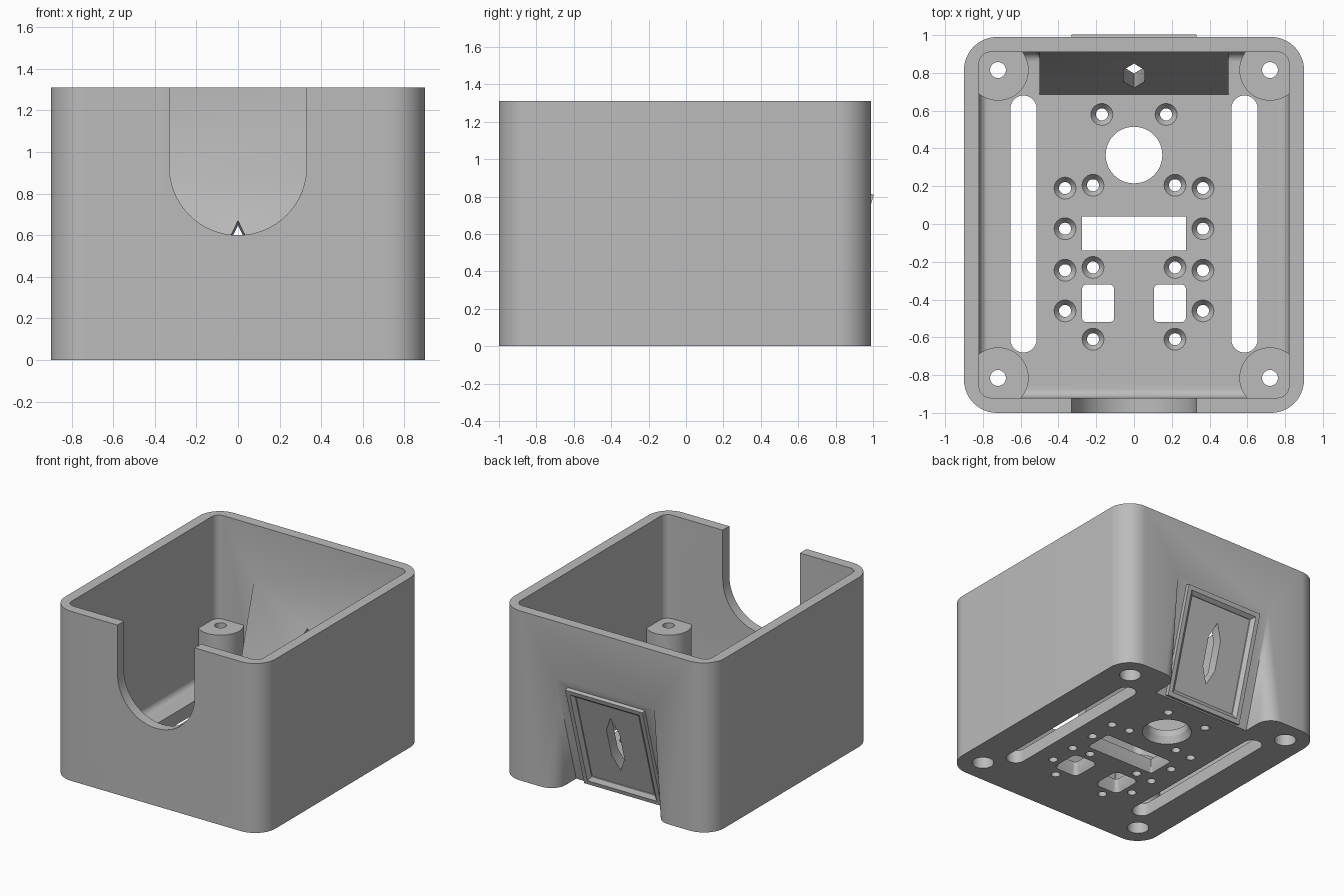
import bpy, bmesh
from math import sin, cos, pi, radians

cube = bpy.data.objects.get("Cube")
if cube:
    bpy.data.objects.remove(cube, do_unlink=True)

grey = bpy.data.materials.new("plain grey")
grey.use_nodes = True
COLOUR = (0.5, 0.5, 0.5, 1)
grey.diffuse_color = COLOUR
grey.node_tree.nodes["Principled BSDF"].inputs["Base Color"].default_value = COLOUR

WIDTH, FRONT, BACK, HEIGHT = 0.9, -1.0, 0.99, 1.31
WALL, FLOOR = 0.08, 0.10
SLOPE_Y, RUN, RISE = 0.74, 0.276, 0.961   # sloped panel foot and direction


def loft(name, rings):
    """Closed solid through matching rings of points."""
    bm = bmesh.new()
    loops = [[bm.verts.new(p) for p in ring] for ring in rings]
    n = len(loops[0])
    for a, b in zip(loops, loops[1:]):
        for i in range(n):
            j = (i + 1) % n
            bm.faces.new((a[i], a[j], b[j], b[i]))
    bm.faces.new(loops[0][::-1])
    bm.faces.new(loops[-1])
    bmesh.ops.remove_doubles(bm, verts=bm.verts, dist=1e-5)
    bmesh.ops.recalc_face_normals(bm, faces=bm.faces)
    mesh = bpy.data.meshes.new(name)
    bm.to_mesh(mesh)
    bm.free()
    mesh.materials.append(grey)
    obj = bpy.data.objects.new(name, mesh)
    bpy.context.collection.objects.link(obj)
    return obj


def combine(target, tool, operation):
    """Apply a boolean and remove the tool."""
    mod = target.modifiers.new("cut", 'BOOLEAN')
    mod.operation, mod.object, mod.solver = operation, tool, 'EXACT'
    bpy.context.view_layer.objects.active = target
    bpy.ops.object.modifier_apply(modifier=mod.name)
    bpy.data.objects.remove(tool, do_unlink=True)


def cut(tool):
    combine(case, tool, 'DIFFERENCE')


def add(tool):
    combine(case, tool, 'UNION')


def rounded(x0, x1, y0, y1, r, z, steps=10):
    """Rounded rectangle ring at height z."""
    corners = [(x1 - r, y1 - r), (x0 + r, y1 - r), (x0 + r, y0 + r), (x1 - r, y0 + r)]
    return [(cx + r * cos((k + i / steps) * pi / 2), cy + r * sin((k + i / steps) * pi / 2), z)
            for k, (cx, cy) in enumerate(corners) for i in range(steps + 1)]


def turned(name, x, y, profile, n=40):
    """Upright round solid from (radius, z) pairs."""
    return loft(name, [[(x + r * cos(2 * pi * i / n), y + r * sin(2 * pi * i / n), z)
                        for i in range(n)] for r, z in profile])


def opening(x0, x1, y0, y1, r, flare=0.0):
    """Floor opening that widens towards the underside."""
    rings = [rounded(x0 - g, x1 + g, y0 - g, y1 + g, r + g, z)
             for g, z in ((flare, -0.02), (flare, 0.0), (0, 0.05), (0, 0.2))]
    cut(loft("opening", rings))


def on_slope(u, v, n):
    """Point on the sloped panel: across, up the slope, outward."""
    return (u, SLOPE_Y + RUN * v + RISE * n, RISE * v - RUN * n)


def slope_rect(half, v0, v1, n):
    return [on_slope(u, v, n) for u, v in ((-half, v0), (half, v0), (half, v1), (-half, v1))]


def wedge(name, half, foot, face, fillet, z0, outer):
    """Sloped wedge whose side fillets shrink towards its top edge."""
    top = (face - foot) * RISE / RUN

    def ring(z):
        r = fillet * (1 - z / top)
        side = [(half, foot + z * RUN / RISE)]
        side += [(half + r - r * cos(a * pi / 16), face - r + r * sin(a * pi / 16))
                 for a in range(9)]
        side.append((half + r, outer))
        return [(x, y, z) for x, y in side] + [(-x, y, z) for x, y in side[::-1]]
    return loft(name, [ring(z0), ring(top)])


# Outer case and its cavity with a filleted floor edge
case = loft("case", [rounded(-WIDTH, WIDTH, FRONT, BACK, 0.175, z, 14) for z in (0, HEIGHT)])
sections = []
for k in range(7):
    a = k * pi / 12
    inset = WALL + 0.05 * (1 - sin(a))
    sections.append((inset, FLOOR + 0.05 * (1 - cos(a))))
sections.append((WALL, HEIGHT + 0.1))
cut(loft("cavity", [rounded(-WIDTH + i, WIDTH - i, FRONT + i, BACK - i, 0.06 + WALL - i, z)
                    for i, z in sections]))

# Corner posts with screw holes and deep counterbores
corners = [(sx * 0.72, sy * 0.815) for sx in (-1, 1) for sy in (-1, 1)]
for x, y in corners:
    add(turned("post", x, y, [(0.162, 0.04), (0.162, 0.51)], 48))
for x, y in corners:
    cut(turned("post_hole", x, y, [(0.077, -0.05), (0.077, 0.36), (0.042, 0.36), (0.042, 0.7)]))

# Sloped panel at the back: inner wedge, outer recess
add(wedge("inner_wedge", 0.5, SLOPE_Y - 0.083, BACK - WALL, 0.04, 0.04, 0.95))
cut(wedge("recess", 0.42, SLOPE_Y, BACK, 0.12, -0.05, 1.1))

# Raised frame on the panel, with a bevelled inner edge
frame = loft("frame", [slope_rect(0.33, 0.01, 0.851, n) for n in (-0.02, 0.03)])
window = loft("window", [slope_rect(0.27, 0.07, 0.79, -0.03), slope_rect(0.27, 0.07, 0.79, 0.008),
                         slope_rect(0.30, 0.04, 0.82, 0.032), slope_rect(0.30, 0.04, 0.82, 0.05)])
combine(frame, window, 'DIFFERENCE')
add(frame)

# Long hexagonal hole through the panel
hexagon = [(0, -0.234), (0.055, -0.114), (0.055, 0.114),
           (0, 0.234), (-0.055, 0.114), (-0.055, -0.114)]
cut(loft("hex_hole", [[on_slope(u, 0.44 + v, n) for u, v in hexagon] for n in (-0.12, 0.06)]))

# Round-bottomed notch in the front wall
arch = [(0.33, 1.5), (-0.33, 1.5)]
arch += [(0.33 * cos(pi + i * pi / 32), 0.93 + 0.33 * sin(pi + i * pi / 32)) for i in range(33)]
cut(loft("notch", [[(x, y, z) for x, z in arch] for y in (-1.1, -0.85)]))

# Floor openings: side slots, middle window, square windows, round hole
for s in (-1, 1):
    cx = s * 0.585
    opening(cx - 0.07, cx + 0.07, -0.68, 0.68, 0.0695)
    cx = s * 0.19
    opening(cx - 0.085, cx + 0.085, -0.52, -0.32, 0.025, 0.02)
opening(-0.275, 0.275, -0.14, 0.04, 0.002, 0.02)
cut(turned("round_hole", 0, 0.365, [(0.175, -0.02), (0.175, 0), (0.15, 0.05), (0.15, 0.2)], 48))

# Countersunk screw holes in the floor, in mirrored pairs
pairs = [(0.17, 0.58), (0.365, 0.19), (0.217, 0.205), (0.365, -0.025), (0.365, -0.245),
         (0.217, -0.23), (0.365, -0.46), (0.217, -0.61)]
for x, y in pairs:
    for s in (-1, 1):
        cut(turned("screw_hole", s * x, y,
                   [(0.032, -0.02), (0.032, 0.065), (0.058, FLOOR), (0.08, 0.13)], 24))

# Smooth rounded walls, keep edges crisp
bpy.ops.object.select_all(action='DESELECT')
case.select_set(True)
bpy.context.view_layer.objects.active = case
bpy.ops.object.shade_smooth_by_angle(angle=radians(25))
